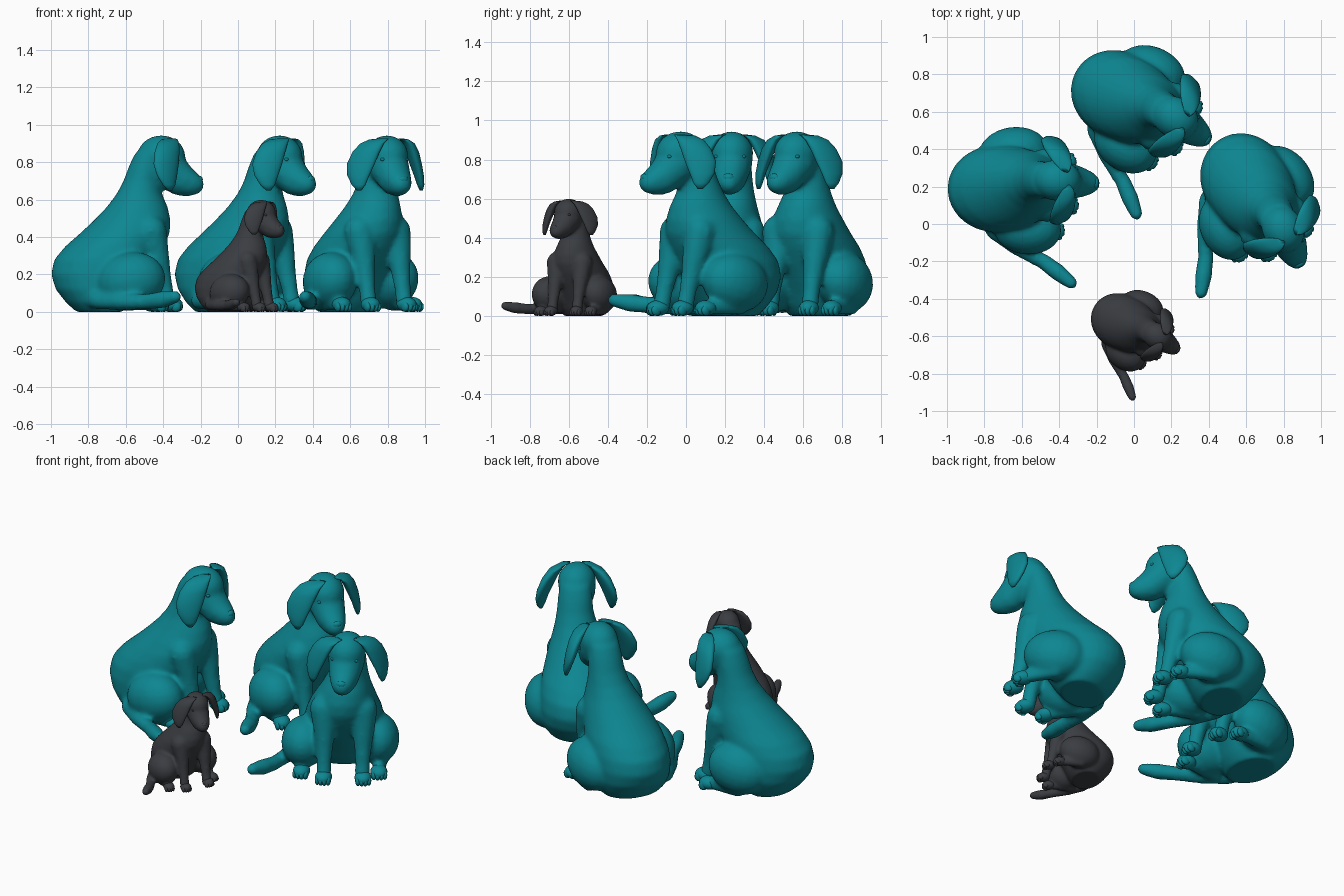
import bpy, bmesh, math
from mathutils import Matrix, Vector

cube = bpy.data.objects.get("Cube")
if cube:
    bpy.data.objects.remove(cube, do_unlink=True)


def material(name, rgb):
    m = bpy.data.materials.new(name)
    m.diffuse_color = (*rgb, 1)
    m.use_nodes = True
    bsdf = next(n for n in m.node_tree.nodes if n.type == 'BSDF_PRINCIPLED')
    bsdf.inputs["Base Color"].default_value = (*rgb, 1)
    bsdf.inputs["Roughness"].default_value = 0.6
    return m


TEAL = material("teal", (0.004, 0.24, 0.285))
CHARCOAL = material("charcoal", (0.042, 0.046, 0.053))


def head_frame(yaw):
    """Turn about the neck, set slightly to the left of the hips."""
    return Matrix.Translation((0.17, 0.035, 0)) @ Matrix.Rotation(math.radians(yaw), 4, 'Z') \
        @ Matrix.Translation((-0.17, 0, 0))


HEAD = head_frame(-5)
EARS = head_frame(6)
IDENT = Matrix.Identity(4)


def loft(bm, rings, frame=IDENT, seg=28):
    """Closed stack of flat ellipses: (x, y, z, rx, ry, yaw)."""
    loops = []
    for x, y, z, rx, ry, yaw in rings:
        c, s = math.cos(math.radians(yaw)), math.sin(math.radians(yaw))
        loop = []
        for i in range(seg):
            t = math.tau * i / seg
            p, q = rx * math.cos(t), ry * math.sin(t)
            loop.append(bm.verts.new(frame @ Vector((x + p * c - q * s, y + p * s + q * c, z))))
        loops.append(loop)
    for a, b in zip(loops, loops[1:]):
        for i in range(seg):
            j = (i + 1) % seg
            bm.faces.new((a[i], a[j], b[j], b[i]))
    bm.faces.new(loops[0][::-1])
    bm.faces.new(loops[-1])


def ellipsoid(bm, c, r, yaw=0, pitch=0, frame=IDENT, seg=20):
    mat = frame @ Matrix.Translation(c) @ Matrix.Rotation(math.radians(yaw), 4, 'Z') \
        @ Matrix.Rotation(math.radians(pitch), 4, 'Y') @ Matrix.Diagonal((*r, 1))
    rows = seg // 2
    angles = [math.pi * (0.02 + 0.96 * i / rows) for i in range(rows + 1)]
    loft(bm, [(0, 0, -math.cos(a), math.sin(a), math.sin(a), 0) for a in angles], mat, seg)


def limb(bm, pts, frame=IDENT, steps=4):
    """Chain of balls along a path of (x, y, z, radius)."""
    for a, b in zip(pts, pts[1:]):
        for i in range(steps + 1):
            x, y, z, r = Vector(a).lerp(Vector(b), i / steps)
            ellipsoid(bm, (x, y, z), (r, r, r), frame=frame, seg=12)


def to_mesh(bm, name):
    bmesh.ops.recalc_face_normals(bm, faces=bm.faces)
    for f in bm.faces:
        f.smooth = True
    me = bpy.data.meshes.new(name)
    bm.to_mesh(me)
    bm.free()
    return me


def fuse(me):
    """Melt overlapping volumes into one soft skin."""
    ob = bpy.data.objects.new("fuse_helper", me)
    bpy.context.collection.objects.link(ob)
    rm = ob.modifiers.new("fuse", 'REMESH')
    rm.mode = 'VOXEL'
    rm.voxel_size = 0.0135
    rm.use_smooth_shade = True
    sm = ob.modifiers.new("soften", 'SMOOTH')
    sm.factor = 0.5
    sm.iterations = 9
    skin = bpy.data.meshes.new_from_object(ob.evaluated_get(bpy.context.evaluated_depsgraph_get()))
    bpy.data.objects.remove(ob, do_unlink=True)
    return skin


# Torso slices: height, back, front, half width, sideways shift
TORSO = [
    (0.00, -0.27, -0.02, 0.17, -0.02), (0.05, -0.325, 0.02, 0.205, -0.02),
    (0.12, -0.38, 0.06, 0.225, -0.015), (0.20, -0.405, 0.11, 0.232, -0.012),
    (0.28, -0.388, 0.16, 0.23, -0.01), (0.35, -0.33, 0.20, 0.22, -0.005),
    (0.42, -0.25, 0.23, 0.20, 0.0), (0.49, -0.175, 0.235, 0.175, 0.01),
    (0.56, -0.108, 0.22, 0.145, 0.02), (0.63, -0.055, 0.19, 0.12, 0.03),
    (0.70, -0.018, 0.18, 0.106, 0.035), (0.78, 0.012, 0.19, 0.10, 0.035),
    (0.85, 0.045, 0.19, 0.09, 0.035)]
TAIL = [(-0.20, -0.15, 0.07, 0.05), (-0.15, -0.24, 0.06, 0.048), (-0.03, -0.325, 0.055, 0.046),
        (0.11, -0.40, 0.055, 0.044), (0.19, -0.46, 0.065, 0.048), (0.26, -0.515, 0.08, 0.036)]
FRONT_LEG = [(0.12, 0.0, 0.43, 0.087), (0.145, 0.005, 0.33, 0.072), (0.175, 0.005, 0.21, 0.053),
             (0.195, 0.005, 0.12, 0.045), (0.21, 0.005, 0.05, 0.046)]
MUZZLE = [(0.20, 0, 0.785, 0.112), (0.285, 0, 0.71, 0.09), (0.33, 0, 0.69, 0.073),
          (0.36, 0, 0.682, 0.057)]
# Left ear, from its root on the skull down to the tip
EAR = [(0.23, 0.05, 0.928, 0.025, 0.012, 150), (0.22, 0.085, 0.922, 0.052, 0.024, 150),
       (0.21, 0.120, 0.90, 0.068, 0.034, 150), (0.20, 0.152, 0.855, 0.078, 0.036, 150),
       (0.192, 0.182, 0.79, 0.080, 0.032, 150), (0.195, 0.200, 0.73, 0.064, 0.026, 150),
       (0.205, 0.205, 0.68, 0.040, 0.019, 150), (0.21, 0.205, 0.65, 0.014, 0.009, 150)]
# Paws: name, x, y, yaw
PAWS = [("front_left_paw", 0.228, 0.13, 8), ("front_right_paw", 0.24, -0.10, -4),
        ("hind_left_paw", 0.14, 0.215, 10), ("hind_right_paw", 0.165, -0.235, -10)]

# Body: torso, haunches, limbs, tail and head fused into one skin
bm = bmesh.new()
loft(bm, [((b + f) / 2, v, z, (f - b) / 2, w, 0) for z, b, f, w, v in TORSO])
ellipsoid(bm, (-0.05, 0.185, 0.17), (0.19, 0.135, 0.152), yaw=8, pitch=-12)
ellipsoid(bm, (0.025, -0.225, 0.167), (0.185, 0.14, 0.152), yaw=-5, pitch=-12)
limb(bm, [(-0.06, 0.21, 0.05, 0.048), (0.12, 0.215, 0.045, 0.042)])
limb(bm, [(-0.04, -0.25, 0.05, 0.048), (0.15, -0.235, 0.045, 0.042)])
for dx, side in ((0.0, 0.12), (0.01, -0.105)):
    limb(bm, [(px + dx, py + side, pz, r) for px, py, pz, r in FRONT_LEG])
limb(bm, TAIL)
ellipsoid(bm, (0.185, 0, 0.832), (0.13, 0.112, 0.113), frame=HEAD)
limb(bm, MUZZLE, frame=HEAD)
parts = {"body": fuse(to_mesh(bm, "body"))}

# Ears and closed eyelids, mirrored about the head
for side, s in (("left", 1), ("right", -1)):
    bm = bmesh.new()
    loft(bm, [(px, py * s, pz, rx, ry, a * s) for px, py, pz, rx, ry, a in EAR], EARS)
    parts[side + "_ear"] = to_mesh(bm, side + "_ear")
    bm = bmesh.new()
    ellipsoid(bm, (0.272, 0.06 * s, 0.815), (0.015, 0.024, 0.012), yaw=-35 * s, frame=HEAD, seg=14)
    parts[side + "_eyelid"] = to_mesh(bm, side + "_eyelid")

# Nose
bm = bmesh.new()
ellipsoid(bm, (0.388, 0, 0.708), (0.02, 0.03, 0.02), pitch=20, frame=HEAD, seg=16)
parts["nose"] = to_mesh(bm, "nose")

# Paws with four toes
for name, x, y, yaw in PAWS:
    bm = bmesh.new()
    frame = Matrix.Translation((x, y, 0)) @ Matrix.Rotation(math.radians(yaw), 4, 'Z')
    ellipsoid(bm, (0, 0, 0.04), (0.06, 0.05, 0.04), frame=frame)
    for k in (-1.5, -0.5, 0.5, 1.5):
        ellipsoid(bm, (0.037 - 0.008 * abs(k), 0.021 * k, 0.028), (0.028, 0.016, 0.028),
                  frame=frame, seg=12)
    parts[name] = to_mesh(bm, name)


def dog(prefix, x, y, yaw, size, mat):
    place = Matrix.Translation((x, y, 0)) @ Matrix.Rotation(math.radians(yaw), 4, 'Z') \
        @ Matrix.Scale(size, 4)
    for name, source in parts.items():
        me = source.copy()
        me.materials.clear()
        me.materials.append(mat)
        ob = bpy.data.objects.new(f"{prefix}_{name}", me)
        bpy.context.collection.objects.link(ob)
        ob.matrix_world = place


# Three large dogs and a small one, each turned a little further
dog("west_dog", -0.595, 0.20, 0, 1.0, TEAL)
dog("north_dog", 0.045, 0.63, -30, 1.0, TEAL)
dog("east_dog", 0.675, 0.115, -60, 1.0, TEAL)
dog("small_dog", 0.012, -0.56, -30, 0.635, CHARCOAL)
